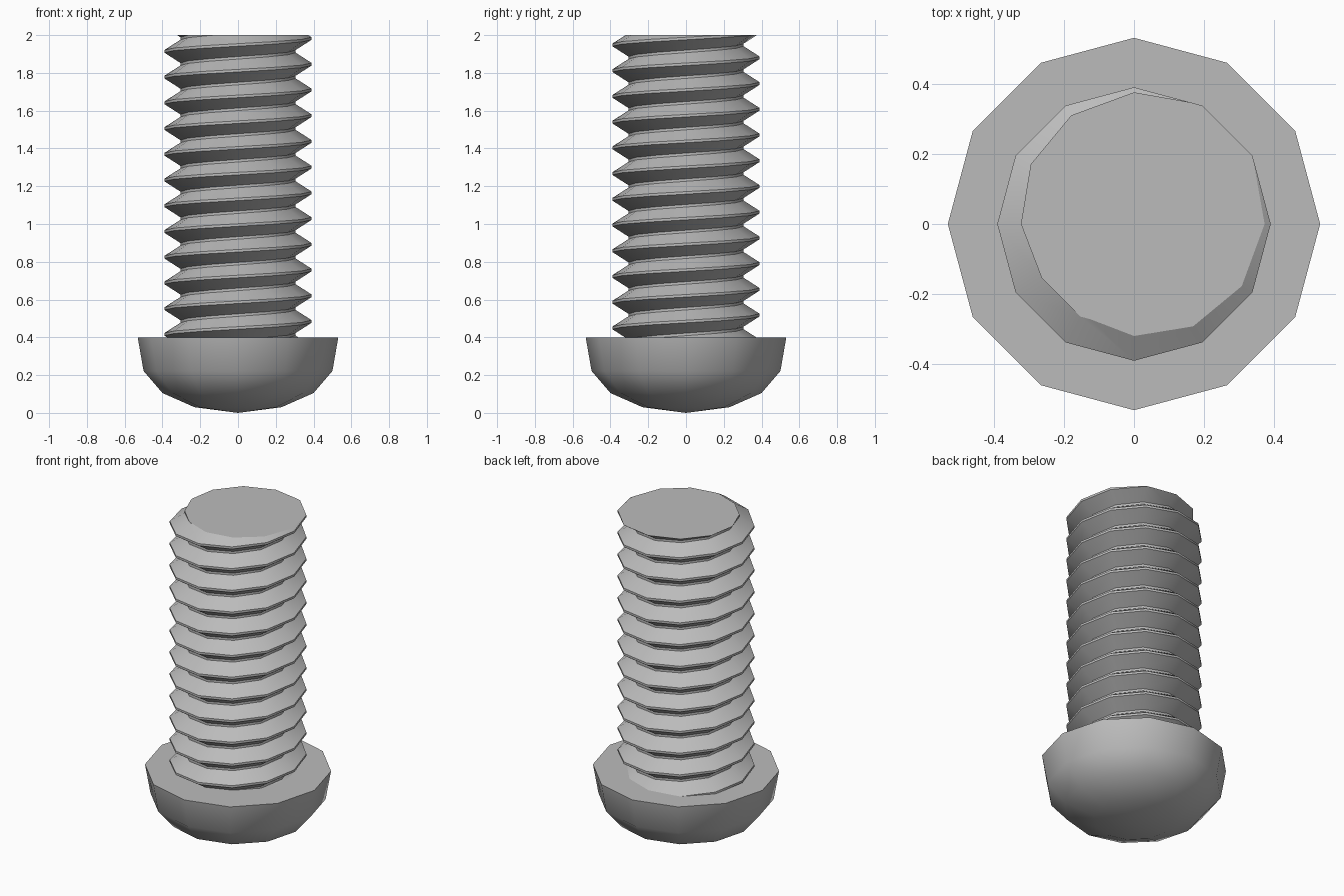
import bpy, bmesh, math
from math import sin, cos, pi, radians

if "Cube" in bpy.data.objects:
    bpy.data.objects.remove(bpy.data.objects["Cube"])

SIDES = 12
PITCH = 0.1362
ROOT, CREST = 0.305, 0.39
HEAD_TOP, TOP = 0.4, 2.0

steel = bpy.data.materials.new("grey steel")
steel.use_nodes = True
grey = (0.5, 0.5, 0.5, 1)
steel.diffuse_color = grey
steel.node_tree.nodes["Principled BSDF"].inputs["Base Color"].default_value = grey


def polar(r, step, z):
    a = 2 * pi * step / SIDES
    return (r * cos(a), r * sin(a), z)


def finish(bm, name):
    bmesh.ops.recalc_face_normals(bm, faces=bm.faces)
    mesh = bpy.data.meshes.new(name)
    bm.to_mesh(mesh)
    bm.free()
    mesh.materials.append(steel)
    obj = bpy.data.objects.new(name, mesh)
    bpy.context.collection.objects.link(obj)
    bpy.ops.object.select_all(action='DESELECT')
    obj.select_set(True)
    bpy.context.view_layer.objects.active = obj
    bpy.ops.object.shade_smooth_by_angle(angle=radians(30.5))


# Rounded head, resting on its dome
bm = bmesh.new()
profile = [(0.531, HEAD_TOP), (0.5, 0.222), (0.4, 0.105), (0.23, 0.03)]
rings = [[bm.verts.new(polar(r, s, z)) for s in range(SIDES)] for r, z in profile]
pole = bm.verts.new((0, 0, 0))
bm.faces.new(rings[0])
for s in range(SIDES):
    n = (s + 1) % SIDES
    for a, b in zip(rings, rings[1:]):
        bm.faces.new((a[s], a[n], b[n], b[s]))
    bm.faces.new((rings[-1][s], rings[-1][n], pole))
finish(bm, "head")

# Right-handed thread: a trapezoid section swept up a helix, one turn joined to the next
bm = bmesh.new()
section = [(ROOT, -0.45), (CREST, -0.05), (CREST, 0.05), (ROOT, 0.45)]
turns = 15
start = 1.982 - (turns - 2) * PITCH
rows = [[bm.verts.new(polar(r, s, start + PITCH * (s / SIDES + h))) for r, h in section]
        for s in range(turns * SIDES + 1)]
for s in range(turns * SIDES):
    a, b = rows[s], rows[s + 1]
    for k in range(3):
        bm.faces.new((a[k], b[k], b[k + 1], a[k + 1]))
    if s + 1 + SIDES < len(rows):
        c, d = rows[s + SIDES], rows[s + 1 + SIDES]
        bm.faces.new((a[3], b[3], d[0], c[0]))

# Trim both ends flat and cap them
for z, up in ((TOP, 1), (HEAD_TOP - 0.01, -1)):
    cut = bmesh.ops.bisect_plane(bm, geom=bm.verts[:] + bm.edges[:] + bm.faces[:],
                                 plane_co=(0, 0, z), plane_no=(0, 0, up), clear_outer=True)
    rim = [e for e in cut["geom_cut"] if isinstance(e, bmesh.types.BMEdge)]
    bmesh.ops.edgeloop_fill(bm, edges=rim)
finish(bm, "threaded_shank")
